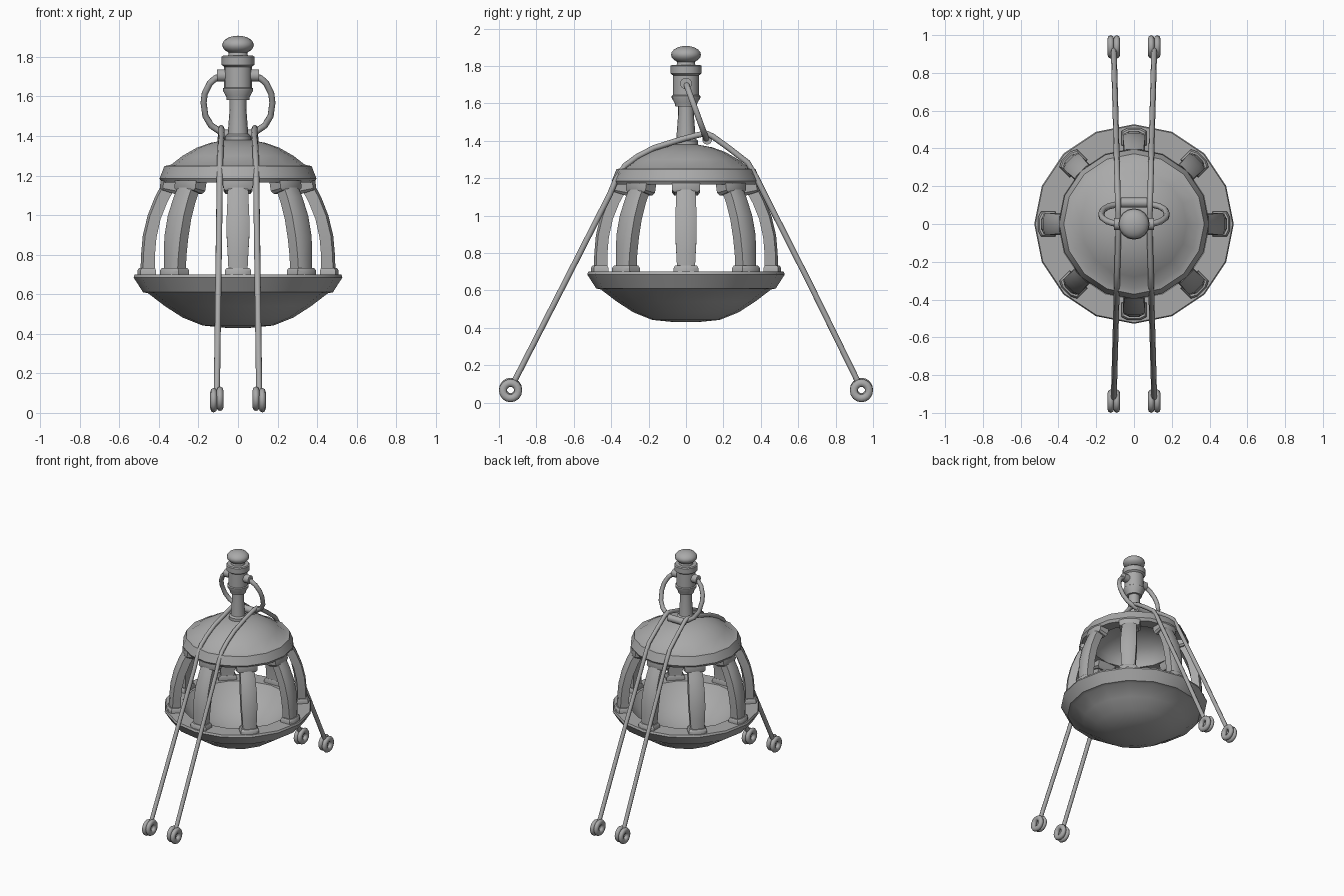
import bpy, bmesh
from math import cos, sin, pi, radians
from mathutils import Vector, Matrix

if "Cube" in bpy.data.objects:
    bpy.data.objects.remove(bpy.data.objects["Cube"], do_unlink=True)

metal = bpy.data.materials.new("plain grey")
metal.use_nodes = True
metal.diffuse_color = (0.4, 0.4, 0.4, 1)
metal.node_tree.nodes["Principled BSDF"].inputs["Base Color"].default_value = (0.4, 0.4, 0.4, 1)


def finish(obj, angle=35):
    """Give an object its material and soft shading with sharp edges kept."""
    obj.data.materials.clear()
    obj.data.materials.append(metal)
    bpy.ops.object.select_all(action="DESELECT")
    obj.select_set(True)
    bpy.context.view_layer.objects.active = obj
    bpy.ops.object.shade_smooth_by_angle(angle=radians(angle))
    return obj


def from_bmesh(name, bm):
    bmesh.ops.recalc_face_normals(bm, faces=bm.faces)
    mesh = bpy.data.meshes.new(name)
    bm.to_mesh(mesh)
    bm.free()
    obj = bpy.data.objects.new(name, mesh)
    bpy.context.collection.objects.link(obj)
    return finish(obj)


def loft(bm, rings, closed=False):
    """Bridge equal rings of points and cap the open ends."""
    loops = [[bm.verts.new(p) for p in ring] for ring in rings]
    n = len(loops[0])
    pairs = list(zip(loops, loops[1:]))
    if closed:
        pairs.append((loops[-1], loops[0]))
    else:
        bm.faces.new(loops[0])
        bm.faces.new(loops[-1])
    for a, b in pairs:
        for i in range(n):
            j = (i + 1) % n
            bm.faces.new((a[i], a[j], b[j], b[i]))


def lathe(name, profile, sides=16):
    bm = bmesh.new()
    turns = [2 * pi * i / sides for i in range(sides)]
    loft(bm, [[(r * cos(a), r * sin(a), z) for a in turns] for r, z in profile])
    return from_bmesh(name, bm)


def tube(name, points, radius, kind="POLY", cyclic=False):
    curve = bpy.data.curves.new(name, "CURVE")
    curve.dimensions = "3D"
    curve.bevel_depth = radius
    curve.bevel_resolution = 2
    curve.use_fill_caps = True
    spline = curve.splines.new(kind)
    spline.points.add(len(points) - 1)
    for p, co in zip(spline.points, points):
        p.co = (*co, 1)
    obj = bpy.data.objects.new(name, curve)
    bpy.context.collection.objects.link(obj)
    bpy.ops.object.select_all(action="DESELECT")
    obj.select_set(True)
    bpy.context.view_layer.objects.active = obj
    bpy.ops.object.convert(target="MESH")
    return finish(bpy.context.view_layer.objects.active, 60)


def rod(name, centre, radius, length):
    """Cylinder lying along x."""
    bpy.ops.mesh.primitive_cylinder_add(vertices=16, radius=radius, depth=length,
                                        location=centre, rotation=(0, pi / 2, 0))
    obj = bpy.context.object
    obj.name = name
    return finish(obj)


# Hollow bowl with a flat rim for the pillars
lathe("bowl", [(0.06, 0.43), (0.18, 0.442), (0.28, 0.482), (0.37, 0.54), (0.455, 0.605),
               (0.48, 0.61), (0.528, 0.685), (0.522, 0.70), (0.40, 0.70), (0.39, 0.685),
               (0.32, 0.60), (0.22, 0.53), (0.10, 0.49), (0.03, 0.485)])

# Hollow dome roof with a sloped rim
lathe("dome", [(0.03, 1.345), (0.14, 1.325), (0.23, 1.28), (0.29, 1.215), (0.30, 1.165),
               (0.385, 1.165), (0.397, 1.185), (0.372, 1.248), (0.338, 1.255), (0.28, 1.30),
               (0.21, 1.34), (0.14, 1.365), (0.06, 1.38)])

# Post and lamp-shaped handle
lathe("post", [(0.065, 1.36), (0.065, 1.40), (0.052, 1.41), (0.042, 1.54), (0.042, 1.60)])
lathe("handle_body", [(0.057, 1.583), (0.06, 1.60), (0.077, 1.63), (0.077, 1.64), (0.07, 1.645),
                      (0.07, 1.75), (0.083, 1.76), (0.083, 1.80), (0.076, 1.806),
                      (0.05, 1.806), (0.045, 1.83)])
bpy.ops.mesh.primitive_uv_sphere_add(segments=16, ring_count=10, radius=1, location=(0, 0, 1.86))
knob = bpy.context.object
knob.name = "knob"
knob.scale = (0.08, 0.08, 0.047)
finish(knob, 60)


# Curved pillars with a foot and a head block
def section(r, z, depth, width, tilt):
    """Chamfered rectangle facing along a tilted pillar axis."""
    c = 0.35
    shape = [(-1, -1), (1 - c, -1), (1, -1 + c * 1.4), (1, 1 - c * 1.4), (1 - c, 1), (-1, 1)]
    return [Vector((r + u * depth * cos(tilt), v * width, z + u * depth * sin(tilt)))
            for u, v in shape]


shaft = [(0.457, 0.72, 0.036, 0.048, 0), (0.455, 0.80, 0.035, 0.052, 0.08),
         (0.447, 0.89, 0.035, 0.057, 0.15), (0.424, 0.99, 0.034, 0.057, 0.27),
         (0.388, 1.08, 0.034, 0.053, 0.40), (0.345, 1.16, 0.034, 0.05, 0.5)]
foot = [(0.462, 0.695, 0.047, 0.066, 0), (0.462, 0.72, 0.047, 0.066, 0), (0.46, 0.733, 0.04, 0.058, 0)]
head = [(0.356, 1.118, 0.038, 0.062, 0.3), (0.352, 1.13, 0.044, 0.074, 0.2), (0.345, 1.175, 0.046, 0.076, 0)]
for k in range(8):
    turn = Matrix.Rotation(k * pi / 4, 3, "Z")
    bm = bmesh.new()
    for part in (shaft, foot, head):
        loft(bm, [[turn @ p for p in section(*row)] for row in part])
    from_bmesh(f"pillar_{k + 1}", bm)

# Swinging bail hung from two pivots
half = [(0.08, 0), (0.115, 0.05), (0.142, 0.13), (0.168, 0.30), (0.174, 0.46),
        (0.165, 0.68), (0.137, 0.84), (0.085, 0.96), (0.04, 1)]
path = half + [(-x, s) for x, s in reversed(half)]
tube("bail", [(x, 0.11 * s, 1.706 - 0.3 * s) for x, s in path], 0.0165)
rod("bail_grip", (0, 0.113, 1.406), 0.026, 0.135)

# Cords over the dome, each ending in a pair of rings
drape = [(-0.925, 0.10), (-0.66, 0.617), (-0.408, 1.112), (-0.375, 1.19), (-0.326, 1.267),
         (-0.26, 1.315), (-0.17, 1.362), (-0.03, 1.406), (0.06, 1.43), (0.107, 1.44), (0.14, 1.425),
         (0.225, 1.364), (0.33, 1.283), (0.372, 1.21), (0.402, 1.15), (0.66, 0.64), (0.925, 0.10)]
for side, word in ((1, "left"), (-1, "right")):
    rod(f"pivot_{word}", (side * 0.082, 0, 1.706), 0.031, 0.05)
    tube(f"cord_{word}", [(side * (0.082 + 0.027 * abs(y)), y, z) for y, z in drape], 0.0155)
    for end, place in ((-1, "front"), (1, "back")):
        for x, dz in ((0.091, 0.004), (0.123, -0.003)):
            bpy.ops.mesh.primitive_torus_add(major_radius=0.041, minor_radius=0.021,
                                             major_segments=16, minor_segments=8,
                                             location=(side * x, end * 0.938, 0.067 + dz),
                                             rotation=(0, pi / 2, 0))
            ring = bpy.context.object
            ring.name = f"ring_{place}_{word}"
            ring.scale.z = 0.85
            finish(ring, 60)
